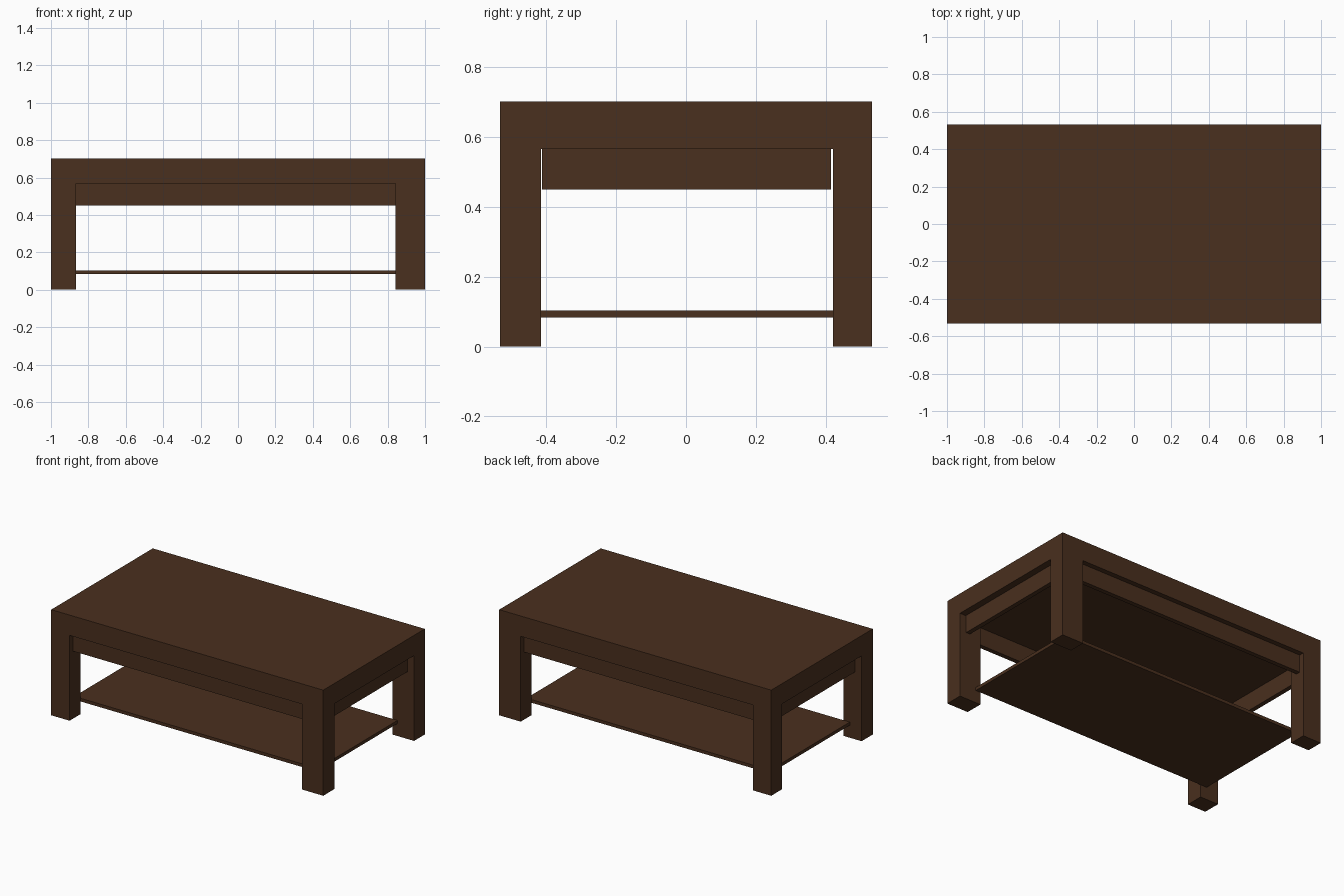
import bpy

if "Cube" in bpy.data.objects:
    bpy.data.objects.remove(bpy.data.objects["Cube"])

wood = bpy.data.materials.new("dark_wood")
wood.diffuse_color = (0.068, 0.029, 0.013, 1)
wood.use_nodes = True
wood.node_tree.nodes["Principled BSDF"].inputs["Base Color"].default_value = wood.diffuse_color


def box(name, x0, x1, y0, y1, z0, z1):
    """Box spanning the given limits."""
    bpy.ops.mesh.primitive_cube_add(size=1)
    ob = bpy.context.object
    ob.name = name
    for v in ob.data.vertices:
        v.co.x = x1 if v.co.x > 0 else x0
        v.co.y = y1 if v.co.y > 0 else y0
        v.co.z = z1 if v.co.z > 0 else z0
    ob.data.materials.append(wood)
    return ob


W, D, H = 1.0, 0.533, 0.702      # half width, half depth, height
UNDER = 0.567                    # underside of the top
LX, RX = -0.865, 0.842           # inner faces of left / right legs
FY, BY = -0.416, 0.421           # inner faces of front / back legs
T = 0.03                         # apron thickness

# Thick table top
box("table_top", -W, W, -D, D, UNDER, H)

# Four square legs, flush with the top
for side, x0, x1 in (("left", -W, LX), ("right", RX, W)):
    for end, y0, y1 in (("front", -D, FY), ("back", BY, D)):
        box(f"{end}_{side}_leg", x0, x1, y0, y1, 0, UNDER)

# Aprons set back between the legs
box("front_apron", LX, RX, -0.50, -0.50 + T, 0.45, UNDER)
box("back_apron", LX, RX, 0.50 - T, 0.50, 0.45, UNDER)
box("left_apron", -0.955, -0.955 + T, -0.412, 0.416, 0.45, UNDER)
box("right_apron", 0.955 - T, 0.955, -0.412, 0.416, 0.45, UNDER)

# Thin lower shelf running between the legs
box("lower_shelf", -0.913, 0.878, FY, BY, 0.083, 0.104)
